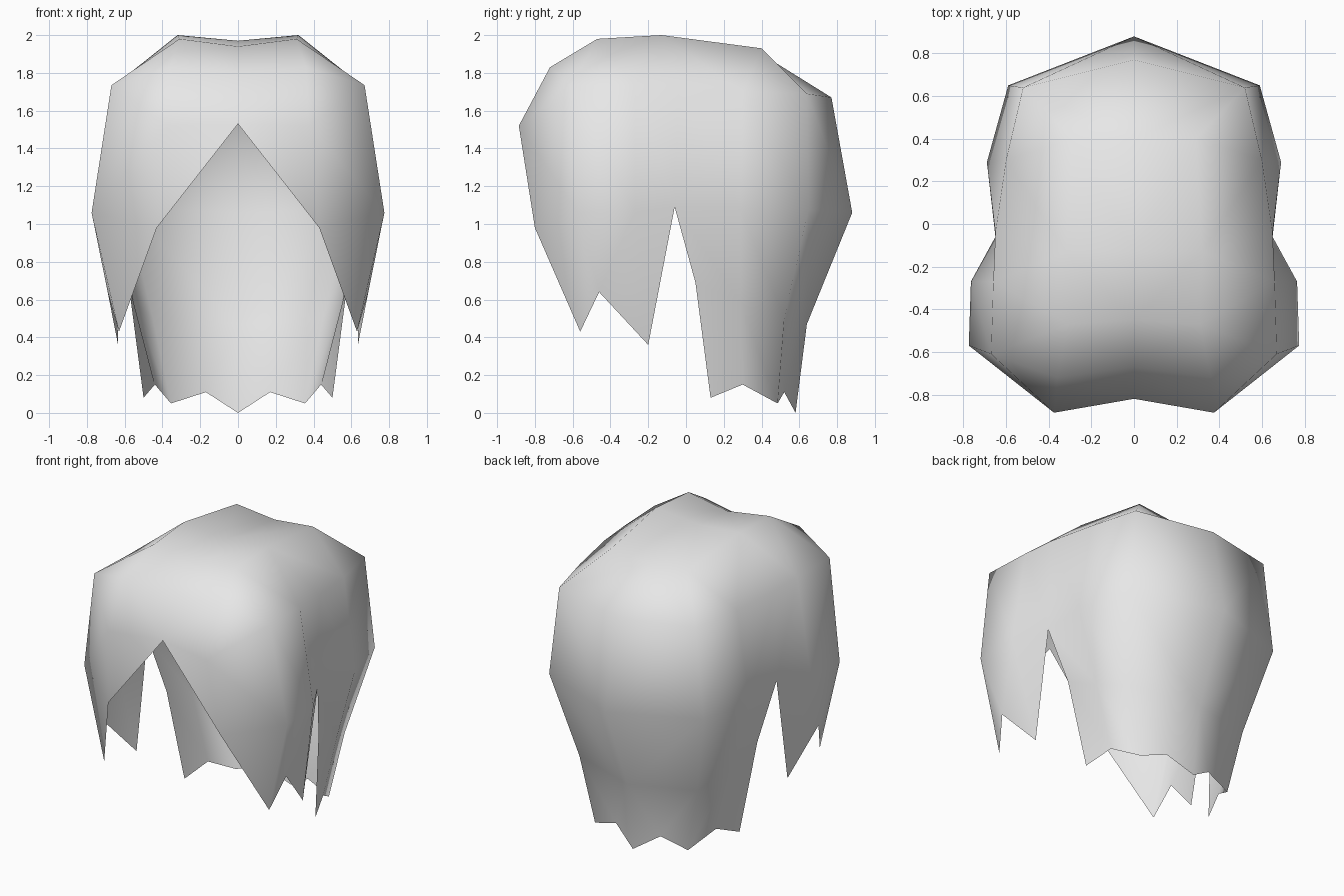
import bpy
import bmesh

cube = bpy.data.objects.get("Cube")
if cube:
    bpy.data.objects.remove(cube, do_unlink=True)

# Hair colour
mat = bpy.data.materials.new("light_grey")
mat.use_nodes = True
mat.diffuse_color = (0.8, 0.8, 0.8, 1)
mat.node_tree.nodes["Principled BSDF"].inputs["Base Color"].default_value = (0.8, 0.8, 0.8, 1)

# Contours of the left half, each running from front to back
parting = [(0, -0.82, 1.53), (0, -0.67, 1.80), (0, -0.45, 1.94),
           (0, -0.13, 1.97), (0, 0.40, 1.90), (0, 0.77, 1.67)]
crown = [(0.375, -0.885, 1.52), (0.36, -0.72, 1.83), (0.31, -0.47, 1.98),
         (0.32, -0.13, 2.0), (0.29, 0.40, 1.93), (0.52, 0.64, 1.69)]
temple = [(0.67, -0.61, 1.735), (0.66, -0.27, 1.73), (0.65, -0.04, 1.72), (0.60, 0.30, 1.70)]
middle = [(0.43, -0.80, 0.98), (0.775, -0.57, 1.06), (0.765, -0.27, 1.07), (0.65, -0.06, 1.09),
          (0.69, 0.29, 1.08), (0.59, 0.65, 1.08), (0, 0.88, 1.06)]
nape = [(0.58, 0.05, 0.69), (0.55, 0.29, 0.58), (0.45, 0.52, 0.50), (0, 0.64, 0.47)]
back_tips = [(0.50, 0.13, 0.08), (0.44, 0.30, 0.15), (0.355, 0.485, 0.05),
             (0.17, 0.52, 0.11), (0, 0.58, 0.0)]
front_tips = [(0.63, -0.56, 0.43), (0.69, -0.46, 0.64), (0.635, -0.20, 0.36)]

bm = bmesh.new()
verts = {}


def vert(p):
    if p not in verts:
        verts[p] = bm.verts.new(p)
    return verts[p]


def loft(upper, lower):
    """Skin two contours; a repeated point makes a triangle."""
    for i in range(len(upper) - 1):
        ring = [upper[i], lower[i], lower[i + 1], upper[i + 1]]
        points = list(dict.fromkeys(ring))
        if len(points) > 2:
            bm.faces.new([vert(p) for p in points])


def pick(row, indices):
    return [row[i] for i in indices]


# Top of the head, then the slope down to the temples
loft(parting, crown)
loft(pick(crown, (0, 1, 2, 3, 3, 4, 5)),
     [crown[0], temple[0]] + temple + [crown[5]])
# Sides, fringe and back
loft([parting[0], crown[0]] + temple + [crown[5], parting[5]], [middle[0]] + middle)
# Pointed side locks in front of the notch
loft(pick(middle, (0, 1, 1, 2, 2, 3)), pick(front_tips, (0, 0, 1, 1, 2, 2)))
# Back hair with a jagged hem
loft(middle[3:], nape)
loft(nape + [nape[-1]], back_tips)

# Make every face point outward
bmesh.ops.recalc_face_normals(bm, faces=bm.faces)
bm.faces.ensure_lookup_table()
if max(bm.faces, key=lambda f: f.calc_center_median().z).normal.z < 0:
    bmesh.ops.reverse_faces(bm, faces=bm.faces)
for face in bm.faces:
    face.smooth = True

mesh = bpy.data.meshes.new("hair_shell")
bm.to_mesh(mesh)
bm.free()
mesh.materials.append(mat)
hair = bpy.data.objects.new("hair_shell", mesh)
bpy.context.collection.objects.link(hair)

# Right half
mirror = hair.modifiers.new("mirror", 'MIRROR')
mirror.use_axis[0] = True
mirror.use_clip = True
mirror.merge_threshold = 0.001
